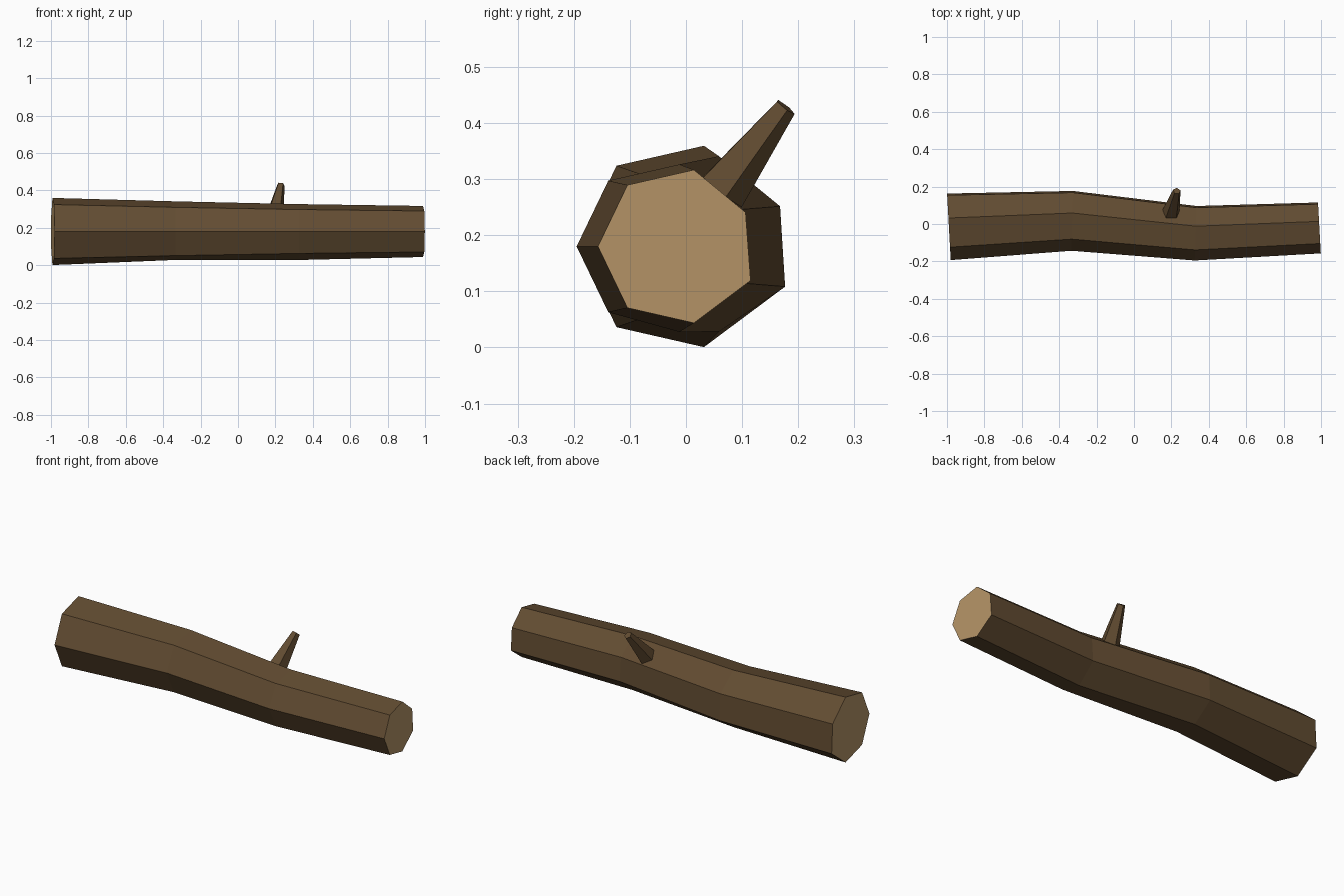
import bpy, bmesh, math
from mathutils import Vector

if "Cube" in bpy.data.objects:
    bpy.data.objects.remove(bpy.data.objects["Cube"])


def material(name, rgb):
    m = bpy.data.materials.new(name)
    m.diffuse_color = (*rgb, 1)
    m.use_nodes = True
    m.node_tree.nodes["Principled BSDF"].inputs["Base Color"].default_value = m.diffuse_color
    return m


bark = material("dark_bark", (0.122, 0.072, 0.031))
wood = material("cut_wood", (0.46, 0.295, 0.135))


def loft(name, rings, mats, cap_index):
    """Skin a list of vertex rings and close both ends."""
    bm = bmesh.new()
    loops = [[bm.verts.new(p) for p in ring] for ring in rings]
    n = len(loops[0])
    for a, b in zip(loops, loops[1:]):
        for i in range(n):
            j = (i + 1) % n
            bm.faces.new((a[i], a[j], b[j], b[i]))
    for loop in (loops[0], loops[-1]):
        bm.faces.new(loop).material_index = cap_index
    bmesh.ops.recalc_face_normals(bm, faces=bm.faces)
    me = bpy.data.meshes.new(name)
    bm.to_mesh(me)
    bm.free()
    for m in mats:
        me.materials.append(m)
    ob = bpy.data.objects.new(name, me)
    bpy.context.collection.objects.link(ob)
    return ob


# Log: seven-sided crooked trunk; stations are x, y, radius, end tilt, bottom offset
stations = [(-0.99, -0.009, 0.184, 0.055, 0.0),
            (-0.33, 0.022, 0.165, -0.026, 0.009),
            (0.33, -0.045, 0.150, -0.033, -0.006),
            (0.991, -0.017, 0.140, 0.055, 0.0)]
rings = []
for x, y, r, tilt, bottom in stations:
    ring = []
    for k in range(7):
        a = math.pi + k * math.tau / 7
        dy, dz = r * math.cos(a), r * math.sin(a)
        if k == 2:                      # underside vertex
            dz += bottom
        if k in (3, 4):                 # slightly skewed back side
            dy += 0.006 if k == 3 else -0.003
        ring.append(Vector((x - tilt * dy, y + dy, 0.18 + dz)))
    rings.append(ring)
loft("log", rings, [bark, wood], 1)

# Branch stub: tapered five-sided peg, flat side facing up and forward
base, tip = Vector((0.193, 0.040, 0.252)), Vector((0.229, 0.177, 0.429))
axis = (tip - base).normalized()
side = Vector((1, 0, 0))
side = (side - axis * side.dot(axis)).normalized()
front = side.cross(axis).normalized()
if front.y > 0:
    front = -front
pegs = []
for c, r in ((base, 0.053), (tip, 0.021)):
    pegs.append([c + r * (side * math.sin(a) + front * math.cos(a))
                 for a in (math.pi + k * math.tau / 5 for k in range(5))])
loft("branch_stub", pegs, [bark], 0)
